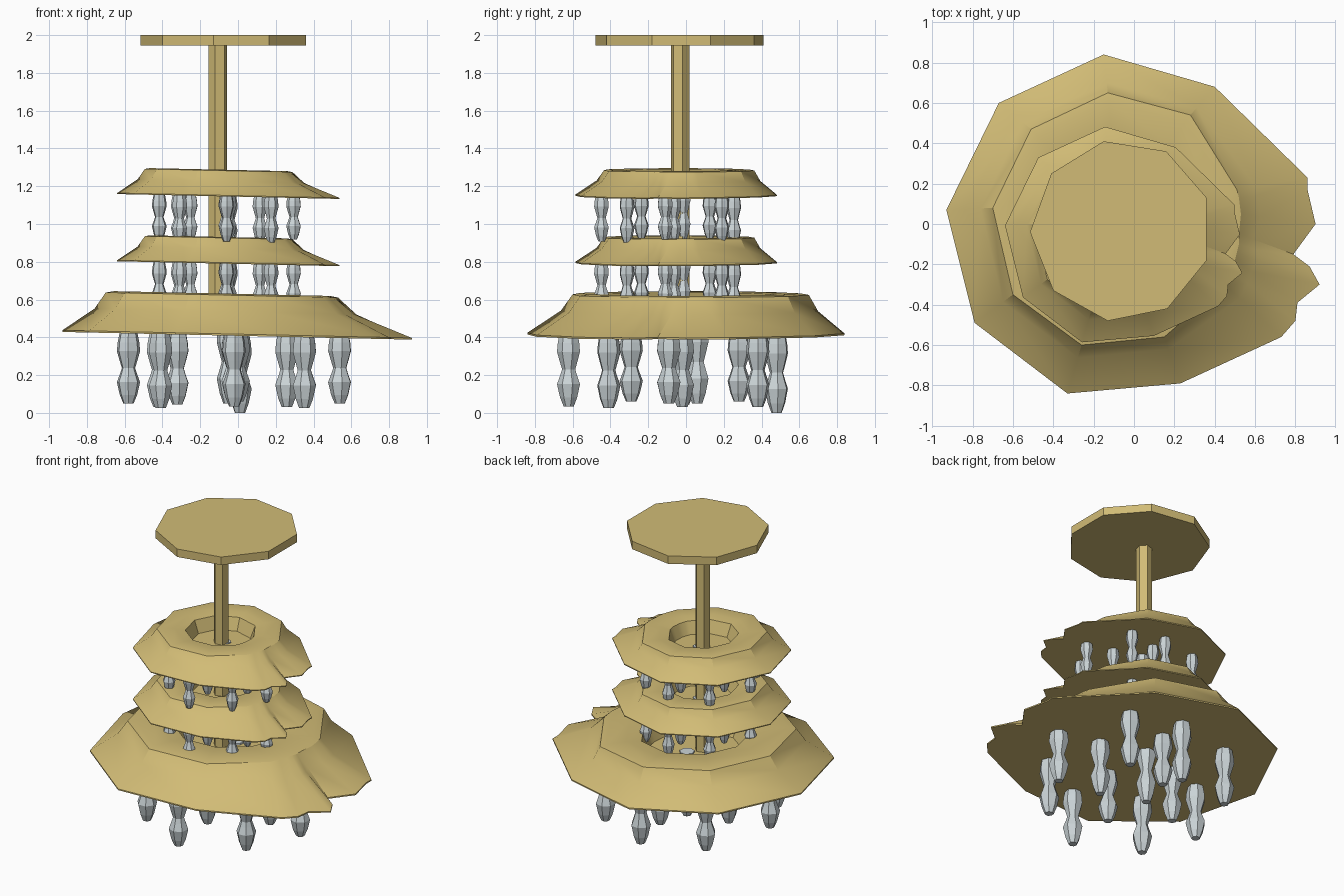
import bpy, bmesh, math
from mathutils import Vector

if "Cube" in bpy.data.objects:
    bpy.data.objects.remove(bpy.data.objects["Cube"])


def material(name, rgb):
    m = bpy.data.materials.new(name)
    m.diffuse_color = (*rgb, 1)
    m.use_nodes = True
    m.node_tree.nodes["Principled BSDF"].inputs["Base Color"].default_value = m.diffuse_color
    return m


GOLD = material("gold", (0.64, 0.50, 0.18))
GLASS = material("glass", (0.60, 0.66, 0.68))


def loft(name, rings, mat, smooth=False):
    """Skin a stack of equal-length point rings and cap both ends."""
    bm = bmesh.new()
    rows = [[bm.verts.new(p) for p in ring] for ring in rings]
    n = len(rows[0])
    for a, b in zip(rows, rows[1:]):
        for i in range(n):
            j = (i + 1) % n
            bm.faces.new((a[i], a[j], b[j], b[i]))
    bm.faces.new(rows[0])
    bm.faces.new(rows[-1])
    bmesh.ops.recalc_face_normals(bm, faces=bm.faces)
    me = bpy.data.meshes.new(name)
    bm.to_mesh(me)
    bm.free()
    me.materials.append(mat)
    ob = bpy.data.objects.new(name, me)
    bpy.context.collection.objects.link(ob)
    if smooth:
        bpy.ops.object.select_all(action='DESELECT')
        ob.select_set(True)
        bpy.context.view_layer.objects.active = ob
        bpy.ops.object.shade_smooth_by_angle(angle=math.radians(28))
    return ob


def circle(cx, cy, z, r, n, start=0.0):
    return [(cx + r * math.cos(start + 2 * math.pi * i / n),
             cy + r * math.sin(start + 2 * math.pi * i / n), z) for i in range(n)]


# ceiling plate: nine-sided disc
plate = [(-.15, .41), (.16, .36), (.36, .13), (.36, -.18), (.165, -.42),
         (-.13, -.48), (-.40, -.33), (-.515, -.04), (-.41, .25)]
loft("ceiling_plate", [[(x, y, z) for x, y in plate] for z in (1.945, 2.0)], GOLD)

# central rod
loft("rod", [circle(-.107, -.03, z, .05, 6, .25) for z in (.48, 1.95)], GOLD)

# tier outline: outer rim with a ragged right side, and its upper edge
RIM = [(-.15, .84), (.40, .68), (.86, .23), (.86, .17), (.90, 0), (.79, -.15),
       (.87, -.21), (.92, -.30), (.81, -.39), (.80, -.48), (.73, -.56), (.23, -.79),
       (-.33, -.84), (-.79, -.49), (-.93, .07), (-.67, .60)]
TOP = [(-.13, .65), (.28, .54), (.51, .17), (.52, .13), (.53, .05), (.52, -.05),
       (.52, -.10), (.51, -.14), (.50, -.18), (.48, -.23), (.45, -.30), (.15, -.56),
       (-.26, -.60), (-.60, -.35), (-.70, .08), (-.51, .47)]
CENTRE = Vector((-.08, .02))

# pendants: outer ring of eight, inner ring and middle (x, y, tip z)
PENDANTS = [(.35, .38, .03), (.54, -.09, .05), (.35, -.41, .025), (-.02, -.62, .035),
            (-.41, -.41, .025), (-.58, -.09, .05), (-.42, .38, .03), (.01, .48, .0),
            (.26, -.02, .03), (-.03, -.29, .06), (-.32, -.01, .045), (.0, .28, .06),
            (-.05, .06, .05)]
# pendant profile: height fraction, radius
PROFILE = [(0, .028), (.12, .047), (.30, .063), (.42, .046), (.50, .036),
           (.62, .050), (.74, .063), (.86, .059), (1, .048)]


def tier(name, s, ox, oy, oz):
    place = lambda x, y, z: (x * s + ox, y * s + oy, z * s + oz)

    def ring(pts, z):
        return [place(p[0], p[1], z - .022 * p[0]) for p in pts]

    rim = [Vector(p) for p in RIM]
    top = [Vector(p) for p in TOP]
    toward = lambda t: [CENTRE.lerp(p, t) for p in top]
    mid = [a.lerp(b, .74) for a, b in zip(rim, top)]
    loft(name + "_shade",
         [ring(rim, .408), ring(rim, .417), ring(mid, .535), ring(top, .622),
          ring(toward(.93), .63), ring(toward(.72), .625), ring(toward(.56), .61),
          ring(toward(.48), .48)], GOLD, smooth=True)
    for k, (x, y, tip) in enumerate(PENDANTS):
        head = .49 if k == len(PENDANTS) - 1 else .425
        rings = [[place(*p) for p in circle(x, y, tip + f * (head - tip), r, 7, k * .4)]
                 for f, r in PROFILE]
        loft(f"{name}_pendant_{k + 1}", rings, GLASS)


# large lower tier and two smaller copies above it
tier("lower_tier", 1, 0, 0, 0)
tier("middle_tier", .636, -.048, -.052, .53)
tier("upper_tier", .636, -.048, -.052, .886)
